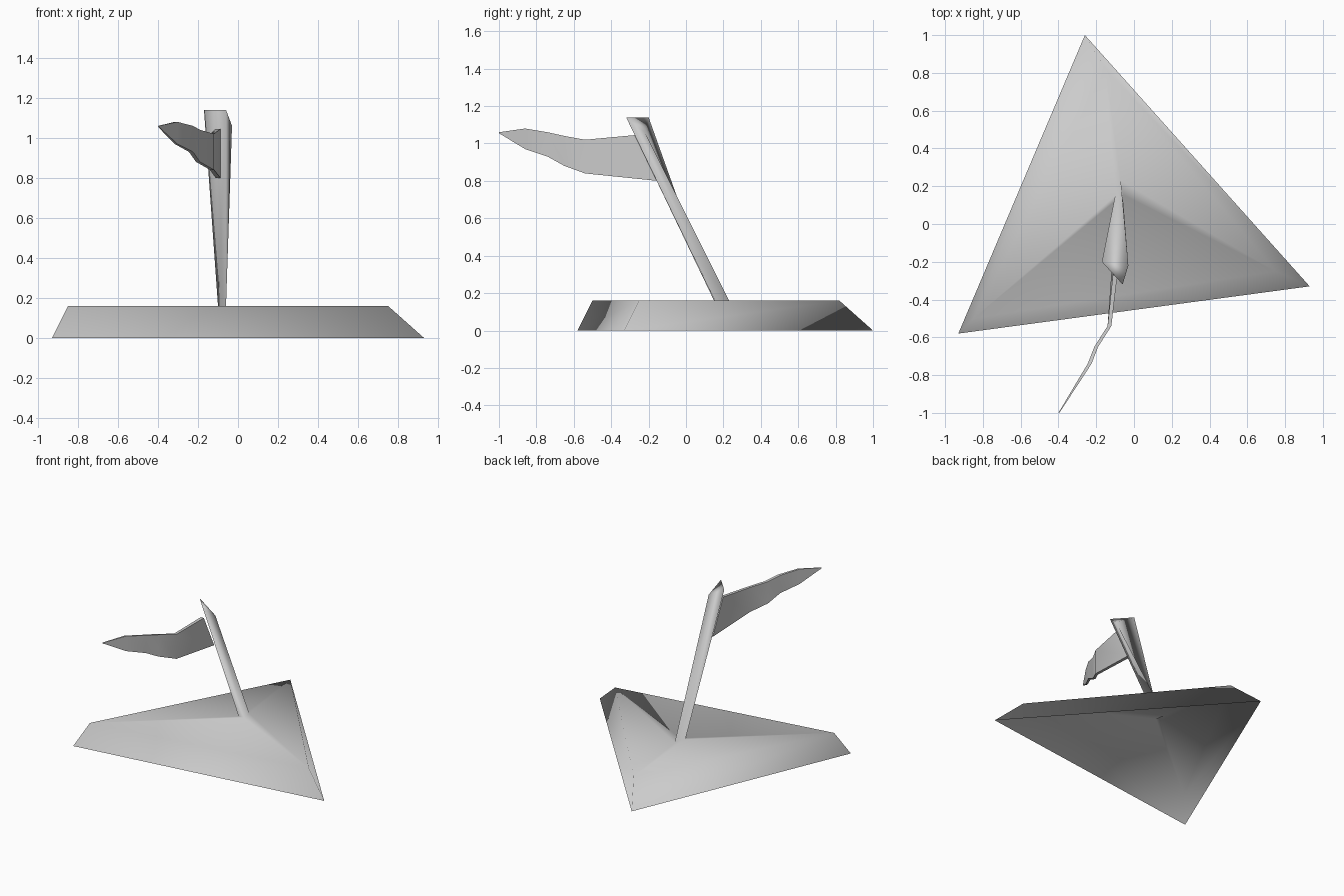
import bpy, bmesh, math

cube = bpy.data.objects.get("Cube")
if cube:
    bpy.data.objects.remove(cube, do_unlink=True)

grey = bpy.data.materials.new("light_grey")
grey.use_nodes = True
grey.diffuse_color = (0.6, 0.6, 0.6, 1)
grey.node_tree.nodes["Principled BSDF"].inputs["Base Color"].default_value = (0.6, 0.6, 0.6, 1)


def loft(name, rings, close_start):
    """Skin a list of equal rings, closing the last and optionally the first."""
    bm = bmesh.new()
    loops = [[bm.verts.new(p) for p in ring] for ring in rings]
    for low, high in zip(loops, loops[1:]):
        n = len(low)
        for i in range(n):
            j = (i + 1) % n
            bm.faces.new((low[i], low[j], high[j], high[i]))
    bm.faces.new(loops[-1])
    if close_start:
        bm.faces.new(loops[0][::-1])
        bmesh.ops.recalc_face_normals(bm, faces=bm.faces)
    for f in bm.faces:
        f.smooth = True
    mesh = bpy.data.meshes.new(name)
    bm.to_mesh(mesh)
    bm.free()
    mesh.materials.append(grey)
    obj = bpy.data.objects.new(name, mesh)
    bpy.context.collection.objects.link(obj)
    return obj


# Three-sided open base that runs smoothly into the leaning pole
loft("base_and_pole", [
    [(-0.93, -0.58, 0), (0.93, -0.33, 0), (-0.26, 1.0, 0)],
    [(-0.85, -0.50, 0.16), (0.75, -0.25, 0.16), (-0.15, 0.82, 0.16)],
    [(-0.10, 0.15, 0.16), (-0.06, 0.155, 0.16), (-0.07, 0.23, 0.16)],
    [(-0.17, -0.20, 1.14), (-0.06, -0.32, 1.14), (-0.03, -0.22, 1.06)],
], False)

# Waving pennant: x, y at bottom, y at top, z at bottom, z at top, half thickness
stations = [
    (-0.10, -0.15, -0.27, 0.80, 1.045, 0.012),
    (-0.13, -0.54, -0.54, 0.84, 1.02, 0.010),
    (-0.20, -0.65, -0.65, 0.88, 1.04, 0.010),
    (-0.235, -0.74, -0.74, 0.93, 1.06, 0.010),
    (-0.31, -0.86, -0.86, 0.97, 1.08, 0.007),
    (-0.398, -1.0, -1.0, 1.055, 1.06, 0.002),
]
flag = loft("flag", [
    [(x - t, yb, zb), (x + t, yb, zb), (x + t, yt, zt), (x - t, yt, zt)]
    for x, yb, yt, zb, zt, t in stations], True)
bpy.ops.object.select_all(action="DESELECT")
flag.select_set(True)
bpy.context.view_layer.objects.active = flag
bpy.ops.object.shade_smooth_by_angle(angle=math.radians(40))
